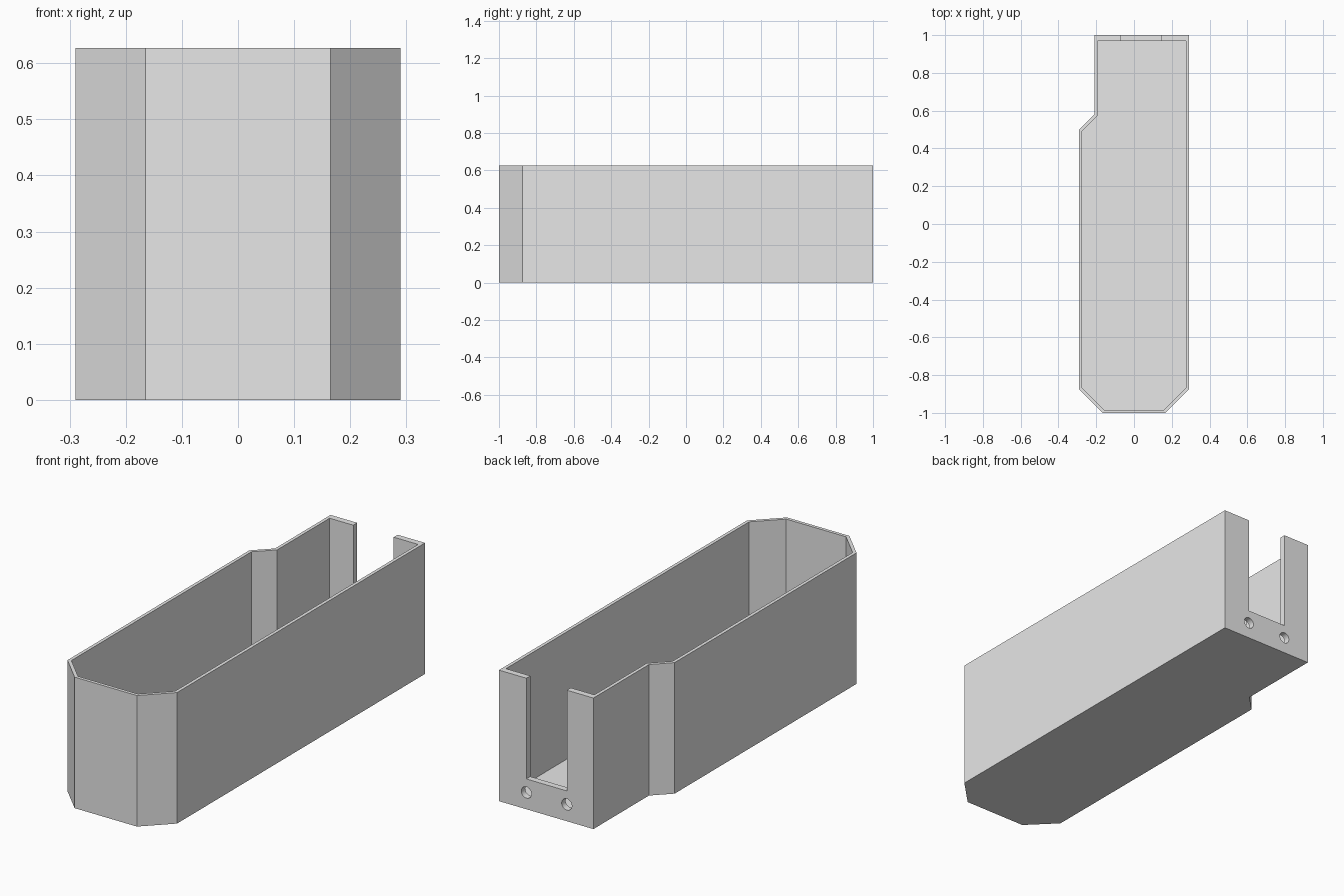
import bpy, bmesh, math
from mathutils import Vector

default_cube = bpy.data.objects.get("Cube")
if default_cube:
    bpy.data.objects.remove(default_cube, do_unlink=True)

HEIGHT, WALL, FLOOR, BACK_WALL = 0.627, 0.016, 0.018, 0.03
NOTCH_X, NOTCH_Z = (-0.069, 0.145), 0.145
HOLE_Z, HOLE_R = 0.08, 0.027

# One plain grey material
grey = bpy.data.materials.new("light_grey")
grey.use_nodes = True
grey.diffuse_color = (0.8, 0.8, 0.8, 1)
grey.node_tree.nodes["Principled BSDF"].inputs["Base Color"].default_value = (0.8, 0.8, 0.8, 1)


def add_object(name, bm):
    bmesh.ops.recalc_face_normals(bm, faces=bm.faces)
    mesh = bpy.data.meshes.new(name)
    bm.to_mesh(mesh)
    bm.free()
    mesh.materials.append(grey)
    obj = bpy.data.objects.new(name, mesh)
    bpy.context.collection.objects.link(obj)
    return obj


def prism(name, outline, z0, z1):
    bm = bmesh.new()
    base = bm.faces.new([bm.verts.new((x, y, z0)) for x, y in outline])
    top = bmesh.ops.extrude_face_region(bm, geom=[base])["geom"]
    verts = [v for v in top if isinstance(v, bmesh.types.BMVert)]
    bmesh.ops.translate(bm, verts=verts, vec=(0, 0, z1 - z0))
    return add_object(name, bm)


def inset(outline, distance):
    """Mitred inward offset of a counter-clockwise outline."""
    pts = [Vector(p) for p in outline]
    result = []
    for i, p in enumerate(pts):
        d1 = (p - pts[i - 1]).normalized()
        d2 = (pts[(i + 1) % len(pts)] - p).normalized()
        n1, n2 = Vector((-d1.y, d1.x)), Vector((-d2.y, d2.x))
        result.append(p + (n1 + n2) * distance / (1 + n1.dot(n2)))
    return result


def cut(target, cutter):
    cutter.hide_render = True
    mod = target.modifiers.new("cut", 'BOOLEAN')
    mod.operation, mod.solver, mod.object = 'DIFFERENCE', 'EXACT', cutter
    bpy.context.view_layer.objects.active = target
    bpy.ops.object.modifier_apply(modifier=mod.name)
    bpy.data.objects.remove(cutter, do_unlink=True)


# Outer body: chamfered front, step on one side towards the back
outline = [(-0.165, -1), (0.165, -1), (0.29, -0.875), (0.29, 1),
           (-0.21, 1), (-0.21, 0.58), (-0.29, 0.5), (-0.29, -0.875)]
body = prism("open_box", outline, 0, HEIGHT)

# Hollow interior, with a thicker back wall
cavity = [(x, min(y, 1 - BACK_WALL)) for x, y in inset(outline, WALL)]
cut(body, prism("cavity_cutter", cavity, FLOOR, HEIGHT + 0.1))

# Tall notch in the back wall
x0, x1 = NOTCH_X
notch = [(x0, 0.9), (x1, 0.9), (x1, 1.1), (x0, 1.1)]
cut(body, prism("notch_cutter", notch, NOTCH_Z, HEIGHT + 0.1))

# Round holes below the notch corners
for x in NOTCH_X:
    bm = bmesh.new()
    bmesh.ops.create_cone(bm, cap_ends=True, segments=32, radius1=HOLE_R,
                          radius2=HOLE_R, depth=0.2)
    hole = add_object("hole_cutter", bm)
    hole.rotation_euler.x = math.pi / 2
    hole.location = (x, 1, HOLE_Z)
    bpy.context.view_layer.update()
    cut(body, hole)

# Smooth hole walls, sharp corners everywhere else
bpy.ops.object.select_all(action='DESELECT')
body.select_set(True)
bpy.context.view_layer.objects.active = body
bpy.ops.object.shade_smooth_by_angle(angle=math.radians(30))
